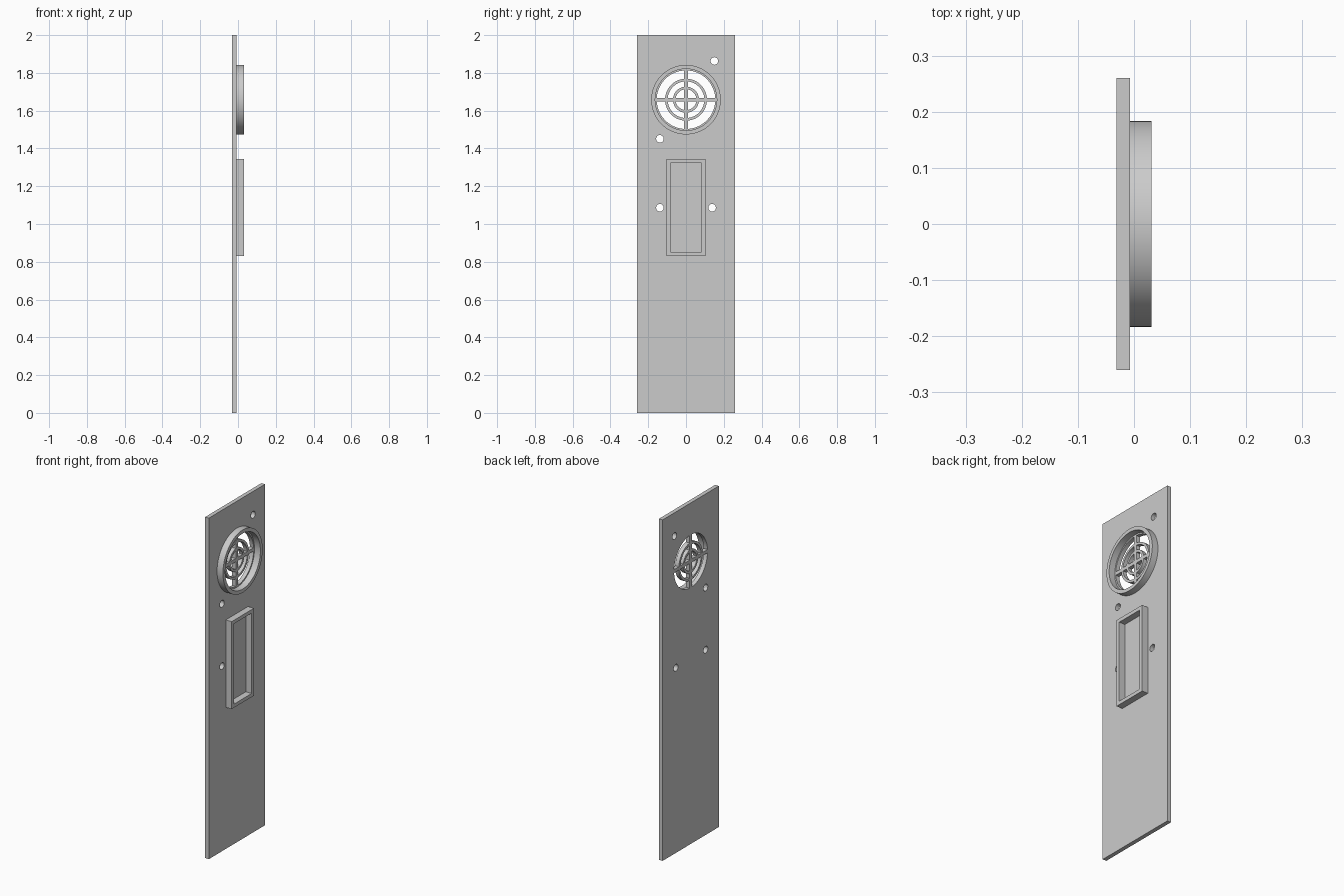
import bpy, bmesh
from math import sin, cos, pi, asin

if "Cube" in bpy.data.objects:
    bpy.data.objects.remove(bpy.data.objects["Cube"])

BACK, FACE, FRONT = -0.031, -0.007, 0.031   # plate back, plate face, rim front
FAN_Z = 1.658
BAR = 0.010                                 # half width of the grille bars

grey = bpy.data.materials.new("plain_grey")
grey.use_nodes = True
colour = (0.6, 0.6, 0.6, 1)
grey.diffuse_color = colour
grey.node_tree.nodes["Principled BSDF"].inputs["Base Color"].default_value = colour


def circle(r, y=0, z=0, n=96):
    return [(y + r * cos(2 * pi * i / n), z + r * sin(2 * pi * i / n)) for i in range(n)]


def rectangle(w, z0, z1):
    return [(-w, z0), (w, z0), (w, z1), (-w, z1)]


def prism(bm, outline, x0, x1):
    """Extrude a (y, z) outline along x."""
    face = bm.faces.new([bm.verts.new((x0, y, z)) for y, z in outline])
    out = bmesh.ops.extrude_face_region(bm, geom=[face])
    moved = [v for v in out["geom"] if isinstance(v, bmesh.types.BMVert)]
    bmesh.ops.translate(bm, verts=moved, vec=(x1 - x0, 0, 0))


def make(name, outlines, x0, x1):
    bm = bmesh.new()
    for outline in outlines:
        prism(bm, outline, x0, x1)
    bmesh.ops.recalc_face_normals(bm, faces=bm.faces)
    mesh = bpy.data.meshes.new(name)
    bm.to_mesh(mesh)
    bm.free()
    mesh.materials.append(grey)
    obj = bpy.data.objects.new(name, mesh)
    bpy.context.collection.objects.link(obj)
    return obj


def cut(obj, outlines):
    """Cut the outlines straight through an object."""
    cutter = make("cutter", outlines, -0.1, 0.1)
    cutter.hide_render = True
    mod = obj.modifiers.new("cut", "BOOLEAN")
    mod.operation, mod.solver, mod.object = "DIFFERENCE", "EXACT", cutter
    bpy.ops.object.select_all(action="DESELECT")
    bpy.context.view_layer.objects.active = obj
    obj.select_set(True)
    bpy.ops.object.modifier_apply(modifier=mod.name)
    bpy.data.objects.remove(cutter)
    bpy.ops.object.shade_smooth_by_angle(angle=0.5)


def arc(r, n=24):
    """Quarter arc kept clear of the two crossing bars."""
    a = asin(BAR / r)
    return [(r * cos(t), r * sin(t)) for t in (a + (pi / 2 - 2 * a) * i / n for i in range(n + 1))]


# Grille slots: three bands in each quadrant
slots = []
for inner, outer in ((0, 0.055), (0.069, 0.097), (0.111, 0.155)):
    band = arc(outer) + (arc(inner)[::-1] if inner else [(BAR, BAR)])
    for sy in (1, -1):
        for sz in (1, -1):
            slots.append([(sy * y, FAN_Z + sz * z) for y, z in band])

# Screw holes
holes = [circle(0.02, y, z, 32) for y, z in
         ((0.15, 1.863), (-0.138, 1.451), (-0.138, 1.086), (0.138, 1.086))]

plate = make("back_plate", [rectangle(0.26, 0, 2)], BACK, FACE)
cut(plate, slots + holes)

# Round rim around the grille
rim = make("fan_rim", [circle(0.184, 0, FAN_Z)], FACE, FRONT)
cut(rim, [circle(0.163, 0, FAN_Z)])

# Rectangular raised frame
frame = make("socket_frame", [rectangle(0.103, 0.83, 1.343)], FACE, FRONT)
cut(frame, [rectangle(0.082, 0.851, 1.322)])
